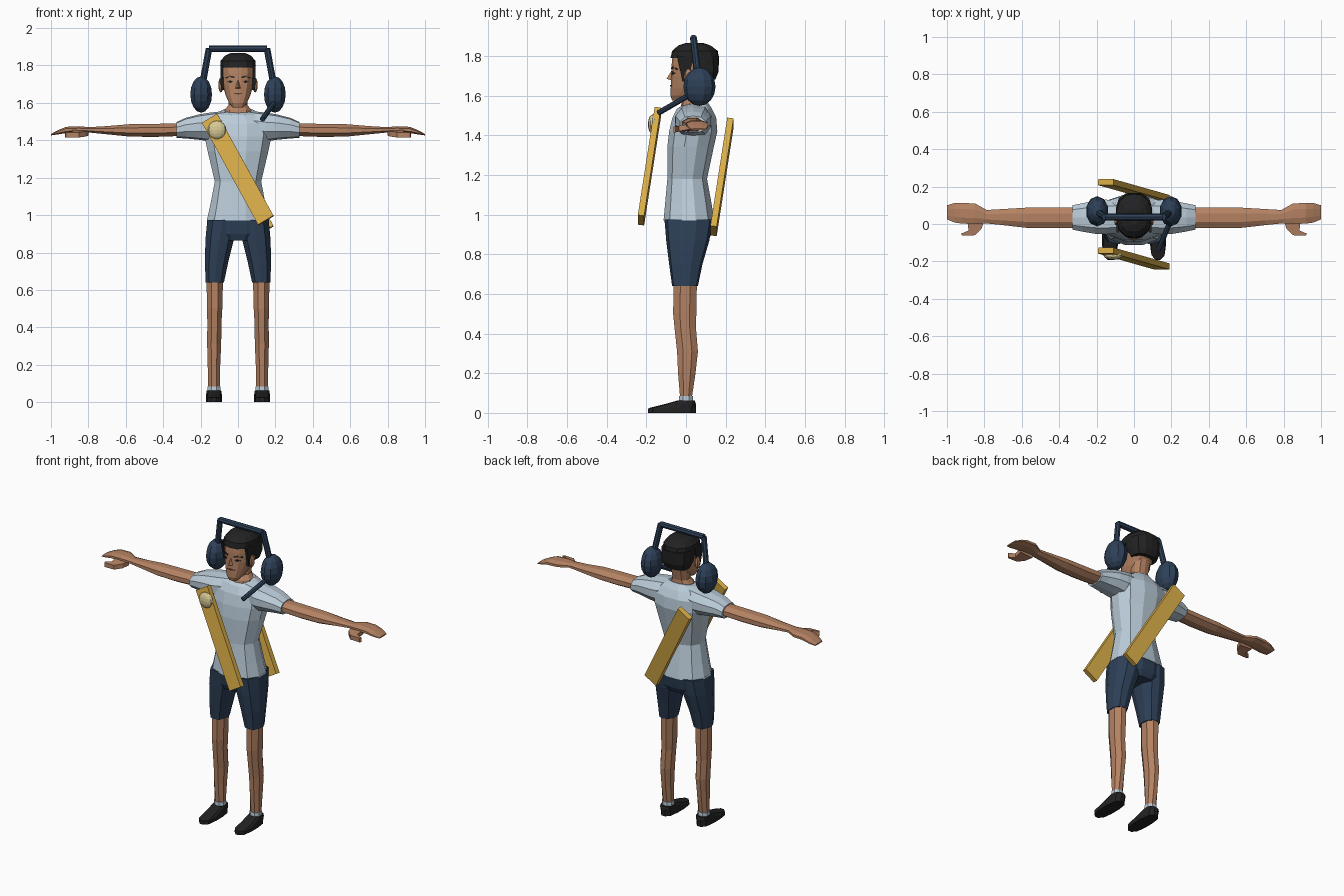
import bpy, bmesh, math
from mathutils import Vector, Matrix
from mathutils.bvhtree import BVHTree

if "Cube" in bpy.data.objects:
    bpy.data.objects.remove(bpy.data.objects["Cube"])


def material(name, rgb):
    m = bpy.data.materials.new(name)
    m.diffuse_color = (*rgb, 1)
    m.use_nodes = True
    m.node_tree.nodes["Principled BSDF"].inputs["Base Color"].default_value = m.diffuse_color
    return m


SKIN = material("skin", (0.46, 0.225, 0.125))
SHIRT = material("pale_blue_cloth", (0.50, 0.61, 0.70))
NAVY = material("navy", (0.027, 0.052, 0.098))
BLACK = material("black", (0.016, 0.016, 0.017))
GOLD = material("gold", (0.70, 0.42, 0.065))
CREAM = material("cream", (0.68, 0.59, 0.30))
LIP = material("lip_brown", (0.12, 0.045, 0.03))


def finish(bm, name, mat, mirror=False):
    bmesh.ops.recalc_face_normals(bm, faces=bm.faces)
    me = bpy.data.meshes.new(name)
    bm.to_mesh(me)
    bm.free()
    me.materials.append(mat)
    ob = bpy.data.objects.new(name, me)
    bpy.context.collection.objects.link(ob)
    if mirror:
        mod = ob.modifiers.new("mirror", 'MIRROR')
        mod.use_mirror_merge = False
    return ob


def loft(name, mat, rings, axis='z', n=10, p=2.3, mirror=False, tilt=0.0):
    """Rings are (position, a0, a1, b0, b1): a,b = x,y for axis z and y,z for axis x."""
    bm = bmesh.new()
    loops = []
    for i, (t, a0, a1, b0, b1) in enumerate(rings):
        loop = []
        for k in range(n):
            ang = 2 * math.pi * (k + 0.5) / n
            c, s = math.cos(ang), math.sin(ang)
            r = (abs(c) ** p + abs(s) ** p) ** (-1 / p)
            # widen so the polygon reaches the given bounds
            g = 1 / max(abs(math.cos(math.pi / n)), 0.1) ** 0.8
            a = (a0 + a1) / 2 + (a1 - a0) / 2 * max(-1, min(1, c * r * g))
            b = (b0 + b1) / 2 + (b1 - b0) / 2 * max(-1, min(1, s * r * g))
            if axis == 'z':
                dz = tilt * (b - (b0 + b1) / 2) if i == len(rings) - 1 else 0
                loop.append(bm.verts.new((a, b, t + dz)))
            else:
                loop.append(bm.verts.new((t, a, b)))
        loops.append(loop)
    for l0, l1 in zip(loops, loops[1:]):
        for k in range(n):
            j = (k + 1) % n
            bm.faces.new((l0[k], l0[j], l1[j], l1[k]))
    bm.faces.new(loops[0])
    bm.faces.new(loops[-1])
    return finish(bm, name, mat, mirror)


def rod(name, mat, a, b, r, mirror=False, n=8):
    a, b = Vector(a), Vector(b)
    d = b - a
    bm = bmesh.new()
    M = Matrix.Translation((a + b) / 2) @ d.to_track_quat('Z', 'Y').to_matrix().to_4x4()
    bmesh.ops.create_cone(bm, cap_ends=True, segments=n, radius1=r, radius2=r,
                          depth=d.length, matrix=M)
    return finish(bm, name, mat, mirror)


def ball(name, mat, loc, size, u=10, v=7, mirror=False):
    bm = bmesh.new()
    M = Matrix.Translation(loc) @ Matrix.Diagonal((*size, 1))
    bmesh.ops.create_uvsphere(bm, u_segments=u, v_segments=v, radius=1, matrix=M)
    return finish(bm, name, mat, mirror)


def prism(name, mat, pts, vec, mirror=False):
    """Polygon extruded along a vector."""
    bm = bmesh.new()
    f = bm.faces.new([bm.verts.new(q) for q in pts])
    res = bmesh.ops.extrude_face_region(bm, geom=[f], use_keep_orig=True)
    bmesh.ops.translate(bm, vec=vec,
                        verts=[g for g in res['geom'] if isinstance(g, bmesh.types.BMVert)])
    return finish(bm, name, mat, mirror)


# Shirt: torso and sleeves
loft("shirt_torso", SHIRT, [
    (0.97, -.167, .167, -.113, .143), (1.06, -.147, .147, -.105, .128),
    (1.18, -.124, .124, -.094, .106), (1.34, -.162, .162, -.094, .14),
    (1.42, -.178, .178, -.085, .158), (1.49, -.18, .18, -.068, .152),
    (1.535, -.13, .13, -.045, .13), (1.56, -.08, .08, -.025, .105)], n=12, tilt=.2)
loft("sleeve", SHIRT, [
    (.06, -.045, .125, 1.41, 1.558), (.15, -.055, .13, 1.395, 1.548),
    (.21, -.052, .125, 1.403, 1.538), (.28, -.04, .11, 1.41, 1.52),
    (.33, -.03, .10, 1.413, 1.497)], axis='x', mirror=True)

# Arms, hands, thumbs
loft("arm", SKIN, [
    (.31, -.02, .087, 1.423, 1.49), (.45, -.022, .087, 1.418, 1.488),
    (.58, -.02, .087, 1.42, 1.486), (.70, -.006, .08, 1.432, 1.476),
    (.80, .004, .074, 1.442, 1.47)], axis='x', n=8, mirror=True)
loft("hand", SKIN, [
    (.79, .004, .076, 1.442, 1.47), (.85, .0, .11, 1.44, 1.475),
    (.92, .002, .112, 1.438, 1.472), (.96, .008, .112, 1.432, 1.455),
    (1.0, .025, .10, 1.426, 1.434)], axis='x', n=8, mirror=True)
prism("thumb", SKIN, [(.80, .02, 1.425), (.815, -.025, 1.42), (.85, -.06, 1.415),
                      (.92, -.062, 1.415), (.925, -.052, 1.415), (.885, -.035, 1.42),
                      (.89, .02, 1.43)], (0, 0, .028), mirror=True)

# Shorts
loft("shorts_hips", NAVY, [(.865, -.12, .12, -.085, .11), (.90, -.165, .165, -.10, .128),
                           (.98, -.165, .165, -.11, .14)], n=12)
loft("shorts_leg", NAVY, [
    (.64, .075, .173, -.07, .06), (.75, .052, .177, -.085, .083),
    (.87, .022, .174, -.10, .118), (.975, .0, .164, -.108, .135)], n=10, mirror=True)

# Legs, socks, shoes
loft("leg", SKIN, [
    (.08, .097, .16, -.03, .03), (.20, .095, .162, -.04, .048),
    (.31, .09, .165, -.045, .06), (.43, .088, .164, -.058, .05),
    (.50, .084, .166, -.065, .052), (.66, .08, .168, -.062, .055)], n=8, mirror=True)
loft("sock", SHIRT, [(.05, .094, .163, -.036, .036), (.085, .094, .163, -.034, .034)],
     n=8, mirror=True)
loft("shoe", BLACK, [
    (0, .085, .172, -.192, .05), (.024, .085, .172, -.19, .05),
    (.046, .087, .17, -.10, .05), (.062, .09, .167, -.045, .044)], n=12, p=2.8, mirror=True)

# Neck and head
loft("neck", SKIN, [(1.53, -.078, .078, -.03, .105), (1.563, -.07, .07, -.022, .10),
                    (1.59, -.05, .05, .0, .097), (1.70, -.055, .055, .0, .12)], n=10)
head = loft("head", SKIN, [
    (1.575, -.028, .028, -.07, -.02), (1.60, -.048, .048, -.078, .03),
    (1.64, -.066, .066, -.077, .085), (1.70, -.083, .083, -.074, .14),
    (1.76, -.087, .087, -.072, .155), (1.82, -.085, .085, -.066, .15)], n=16, p=2.5)
ball("ear", SKIN, (.092, .012, 1.695), (.013, .022, .04), 8, 6, mirror=True)

# Nose wedge
bm = bmesh.new()
v = [bm.verts.new(q) for q in [(0, -.07, 1.73), (-.018, -.07, 1.675), (.018, -.07, 1.675),
                               (0, -.098, 1.685)]]
for f in ((0, 1, 3), (0, 3, 2), (1, 2, 3), (0, 2, 1)):
    bm.faces.new([v[i] for i in f])
finish(bm, "nose", SKIN)

# Hair: crown, back and sideburns
loft("hair_crown", BLACK, [
    (1.79, -.094, .094, -.078, .166), (1.825, -.093, .093, -.07, .16),
    (1.852, -.07, .07, -.04, .125), (1.866, -.04, .04, .0, .085)], n=14)
loft("hair_back", BLACK, [
    (1.68, -.08, .08, .03, .148), (1.72, -.093, .093, -.0, .164),
    (1.80, -.095, .095, -.03, .167)], n=14, p=2.6)
prism("sideburn", BLACK, [(.079, -.045, 1.80), (.079, -.03, 1.73), (.076, -.018, 1.67),
                          (.076, .01, 1.67), (.079, .04, 1.80)], (.015, 0, 0), mirror=True)

# Eyes, brows and mouth laid onto the face
tree = BVHTree.FromObject(head, bpy.context.evaluated_depsgraph_get())


def face_plate(name, mat, pts, mirror=False):
    out = []
    for x, z in pts:
        hit = tree.ray_cast(Vector((x, -1, z)), Vector((0, 1, 0)))[0]
        out.append((x, (hit.y if hit else -.06) - .005, z))
    return prism(name, mat, out, (0, .006, 0), mirror)


face_plate("brow", BLACK, [(.02, 1.733), (.045, 1.738), (.066, 1.73), (.066, 1.737),
                           (.045, 1.746), (.02, 1.741)], True)
face_plate("eye", BLACK, [(.028, 1.713), (.042, 1.706), (.058, 1.713), (.042, 1.722)], True)
face_plate("mouth", LIP, [(-.032, 1.65), (0, 1.645), (.032, 1.65), (0, 1.654)])

# Headset: ear cups, band and microphone boom
ball("ear_cup", NAVY, (.197, .068, 1.645), (.061, .081, .097), 10, 8, mirror=True)
rod("band_side", NAVY, (.155, .038, 1.89), (.19, .06, 1.70), .018, mirror=True)
rod("band_top", NAVY, (-.155, .038, 1.889), (.155, .038, 1.889), .018)
rod("microphone_boom", NAVY, (.20, .03, 1.61), (.13, -.14, 1.512), .014)

# Sash boards front and back, with a badge
wide = Vector((.082, 0, .049))
along = Vector((.30, -.085, -.545))
thick = wide.cross(along).normalized() * .032
if thick.y < 0:
    thick = -thick
for name, corner in (("sash_front", Vector((-.193, -.158, 1.494))),
                     ("sash_back", Vector((-.193, .208, 1.44)))):
    prism(name, GOLD, [corner, corner + wide, corner + wide + along, corner + along], thick)
ball("badge", CREAM, (-.112, -.168, 1.455), (.05, .024, .05), 12, 8)
